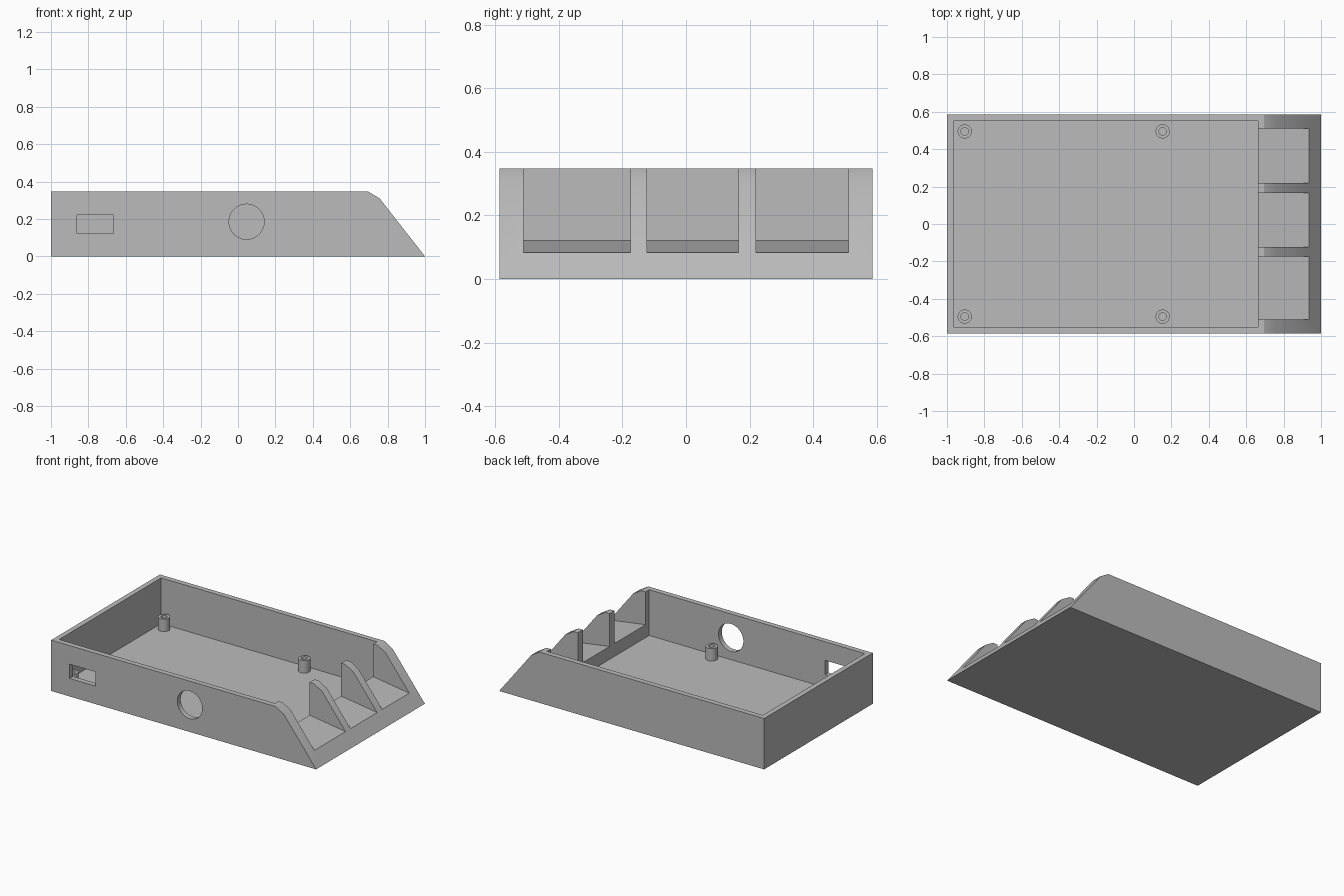
import bpy, bmesh, math
from mathutils import Matrix

if "Cube" in bpy.data.objects:
    bpy.data.objects.remove(bpy.data.objects["Cube"])

grey = bpy.data.materials.new("plain grey")
grey.use_nodes = True
colour = (0.5, 0.5, 0.5, 1)
grey.diffuse_color = colour
grey.node_tree.nodes["Principled BSDF"].inputs["Base Color"].default_value = colour


def finish(bm, name):
    bmesh.ops.recalc_face_normals(bm, faces=bm.faces)
    mesh = bpy.data.meshes.new(name)
    bm.to_mesh(mesh)
    bm.free()
    mesh.materials.append(grey)
    obj = bpy.data.objects.new(name, mesh)
    bpy.context.collection.objects.link(obj)
    return obj


def prism(name, profile, y0, y1):
    """Extrude an x-z profile along y."""
    bm = bmesh.new()
    face = bm.faces.new([bm.verts.new((x, y0, z)) for x, z in profile])
    new = bmesh.ops.extrude_face_region(bm, geom=[face])["geom"]
    verts = [v for v in new if isinstance(v, bmesh.types.BMVert)]
    bmesh.ops.translate(bm, verts=verts, vec=(0, y1 - y0, 0))
    return finish(bm, name)


def block(name, x0, x1, y0, y1, z0, z1):
    return prism(name, [(x0, z0), (x1, z0), (x1, z1), (x0, z1)], y0, y1)


def select_only(obj):
    bpy.ops.object.select_all(action="DESELECT")
    obj.select_set(True)
    bpy.context.view_layer.objects.active = obj


def cut(target, cutter):
    cutter.hide_render = True
    mod = target.modifiers.new("cut", "BOOLEAN")
    mod.operation = "DIFFERENCE"
    mod.solver = "EXACT"
    mod.object = cutter
    select_only(target)
    bpy.ops.object.modifier_apply(modifier=mod.name)
    bpy.data.objects.remove(cutter)


# Tray body with a sloped end
HALF, TOP, FLOOR = 0.586, 0.347, 0.035
tray = prism("tray", [(-1, 0), (1, 0), (0.757, 0.31), (0.695, TOP), (-1, TOP)],
             -HALF, HALF)

# Main pocket
cut(tray, block("pocket_cutter", -0.965, 0.663, -0.55, 0.55, FLOOR, 0.5))

# Three open slots, leaving ribs between them
slot = [(0.6, 0.131), (0.663, 0.123), (0.93, 0.084), (1.1, 0.06), (1.1, 0.5), (0.6, 0.5)]
for y0, y1 in [(-0.511, -0.175), (-0.122, 0.165), (0.22, 0.511)]:
    cut(tray, prism("slot_cutter", slot, y0, y1))

# Rectangular and round ports in the front wall
cut(tray, block("port_cutter", -0.86, -0.665, -0.7, -0.53, 0.123, 0.22))
bm = bmesh.new()
bmesh.ops.create_cone(bm, cap_ends=True, segments=48, radius1=0.094, radius2=0.094,
                      depth=0.17, matrix=Matrix.Translation((0.046, -0.615, 0.185))
                      @ Matrix.Rotation(math.pi / 2, 4, "X"))
cut(tray, finish(bm, "round_port_cutter"))


# Hollow mounting posts
def post(name, x, y):
    bm = bmesh.new()
    profile = [(0.038, FLOOR), (0.038, 0.12), (0.02, 0.12), (0.02, FLOOR + 0.002)]
    verts = [bm.verts.new((r, 0, z)) for r, z in profile]
    edges = [bm.edges.new(pair) for pair in zip(verts, verts[1:])]
    bmesh.ops.spin(bm, geom=verts + edges, cent=(0, 0, 0), axis=(0, 0, 1),
                   angle=math.tau, steps=32, use_merge=True)
    bmesh.ops.remove_doubles(bm, verts=bm.verts, dist=0.0001)
    obj = finish(bm, name)
    obj.location = (x, y, 0)
    return obj


parts = [tray]
for end, x in (("far", -0.905), ("near", 0.153)):
    for side, y in (("right", -0.495), ("left", 0.495)):
        parts.append(post(f"{end}_{side}_post", x, y))

for part in parts:
    select_only(part)
    bpy.ops.object.shade_smooth_by_angle(angle=math.radians(26))
